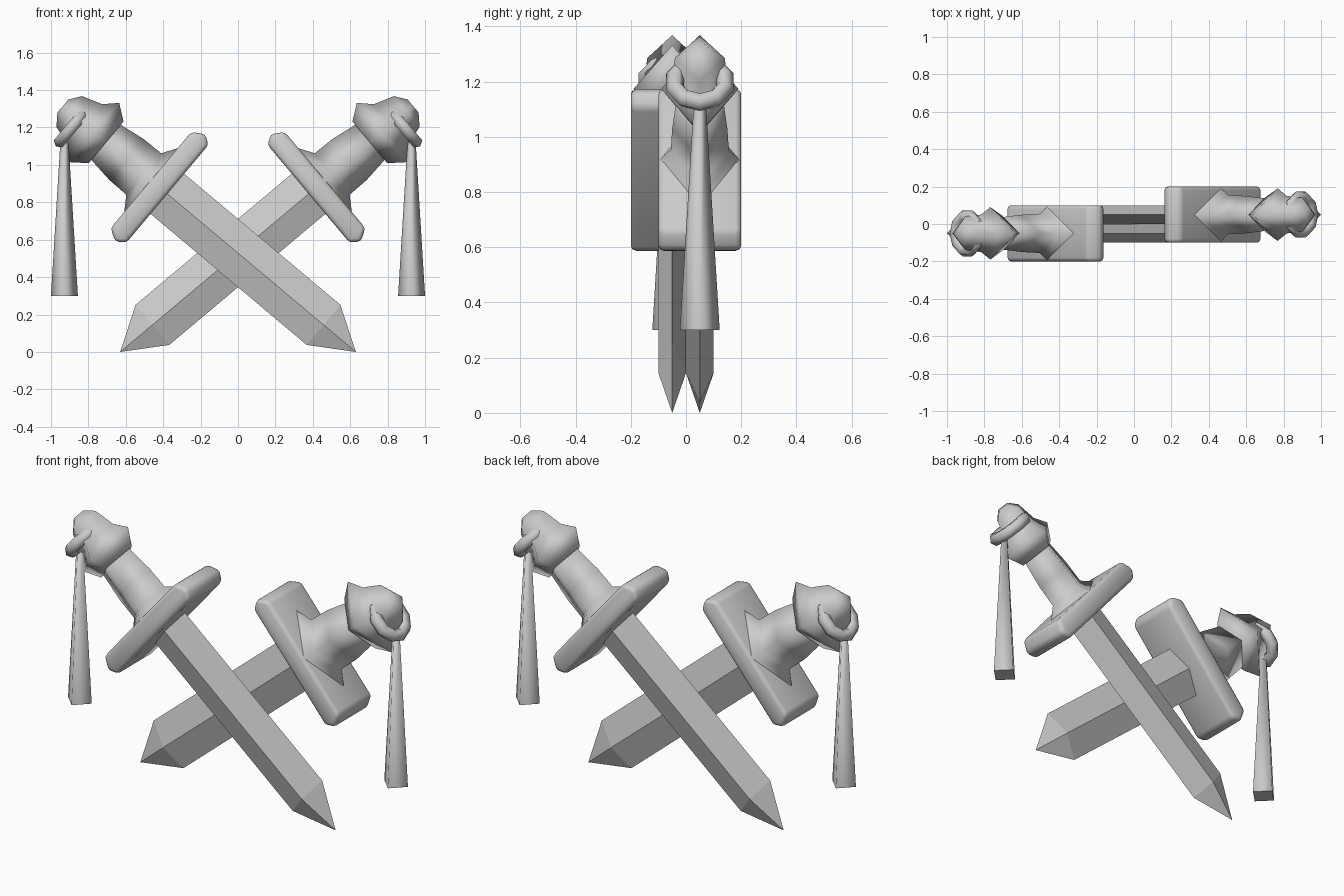
import bpy, bmesh, math
from mathutils import Matrix, Vector

cube = bpy.data.objects.get("Cube")
if cube:
    bpy.data.objects.remove(cube, do_unlink=True)

grey = bpy.data.materials.new("plain_grey")
grey.use_nodes = True
COLOUR = (0.6, 0.6, 0.6, 1)
grey.diffuse_color = COLOUR
grey.node_tree.nodes["Principled BSDF"].inputs["Base Color"].default_value = COLOUR

# Sword frame: local z runs from the tip to the pommel, local x across the blade
SWORD = Matrix.Translation((0.63, -0.05, 0)) @ Matrix.Rotation(math.radians(-50), 4, 'Y')
TURN = Matrix.Rotation(math.pi, 4, 'Z')


def finish(bm, name, matrix, smooth=None, bevel=0):
    """Make the part and its copy turned half round the vertical axis."""
    bmesh.ops.recalc_face_normals(bm, faces=bm.faces)
    for side, turn in (("right", Matrix()), ("left", TURN)):
        mesh = bpy.data.meshes.new(name)
        bm.to_mesh(mesh)
        mesh.transform(turn @ matrix)
        mesh.materials.append(grey)
        ob = bpy.data.objects.new(f"{side}_{name}", mesh)
        bpy.context.collection.objects.link(ob)
        bpy.ops.object.select_all(action='DESELECT')
        ob.select_set(True)
        bpy.context.view_layer.objects.active = ob
        if bevel:
            mod = ob.modifiers.new("rounding", 'BEVEL')
            mod.width, mod.segments = bevel, 2
            bpy.ops.object.modifier_apply(modifier=mod.name)
        if smooth:
            bpy.ops.object.shade_smooth_by_angle(angle=math.radians(smooth))
    bm.free()


def skin(bm, rings):
    """Bridge rings of equal size and cap both ends."""
    loops = [[bm.verts.new(p) for p in ring] for ring in rings]
    n = len(loops[0])
    for a, b in zip(loops, loops[1:]):
        for i in range(n):
            j = (i + 1) % n
            bm.faces.new((a[i], a[j], b[j], b[i]))
    bm.faces.new(loops[0])
    bm.faces.new(loops[-1])


def diamond_loft(name, sections, matrix, smooth=None):
    """Four-sided loft through (height, half width, half depth) sections."""
    bm = bmesh.new()
    skin(bm, [[(w, 0, h), (0, d, h), (-w, 0, h), (0, -d, h)] for h, w, d in sections])
    bmesh.ops.remove_doubles(bm, verts=bm.verts, dist=0.0005)
    finish(bm, name, matrix, smooth)


# Blade with a pyramid tip
diamond_loft("blade", [(0, 0.0001, 0.0001), (0.225, 0.14, 0.05), (1.36, 0.14, 0.05)], SWORD)

# Guard: six-sided outline carried through the depth
outline = [(0.335, 1.43), (0.375, 1.365), (0.34, 1.315)]
outline += [(-x, z) for x, z in reversed(outline)]
bm = bmesh.new()
skin(bm, [[(x, y, z) for x, z in outline] for y in (-0.15, 0.15)])
finish(bm, "guard", SWORD, smooth=75, bevel=0.02)

# Grip flaring into the guard
diamond_loft("grip", [(1.39, 0.26, 0.15), (1.425, 0.23, 0.145), (1.48, 0.145, 0.105),
                      (1.6, 0.143, 0.1), (1.76, 0.12, 0.085)], SWORD, smooth=130)

# Pommel
diamond_loft("pommel", [(1.743, 0.145, 0.095), (1.825, 0.207, 0.14), (1.89, 0.143, 0.1),
                        (2.0, 0.107, 0.09), (2.045, 0.045, 0.04)], SWORD, smooth=130)

# Cord loop around the pommel, hanging off centre
bm = bmesh.new()
centre = Vector((-0.06, 0, 1.935))
STEPS, SIDES, MAJOR, MINOR = 10, 6, 0.095, 0.034
rings = []
for i in range(STEPS):
    a = math.tau * i / STEPS
    out = Vector((math.cos(a), math.sin(a), 0))
    rings.append([bm.verts.new(centre + out * (MAJOR + MINOR * math.cos(t))
                               + Vector((0, 0, MINOR * math.sin(t))))
                  for t in (math.tau * k / SIDES for k in range(SIDES))])
for i in range(STEPS):
    a, b = rings[i], rings[(i + 1) % STEPS]
    for k in range(SIDES):
        m = (k + 1) % SIDES
        bm.faces.new((a[k], a[m], b[m], b[k]))
finish(bm, "cord_loop", SWORD, smooth=80)

# Tassel hanging straight down
diamond_loft("tassel", [(0.3, 0.072, 0.072), (1.12, 0.022, 0.022)],
             Matrix.Translation((-0.928, -0.05, 0)), smooth=92)
